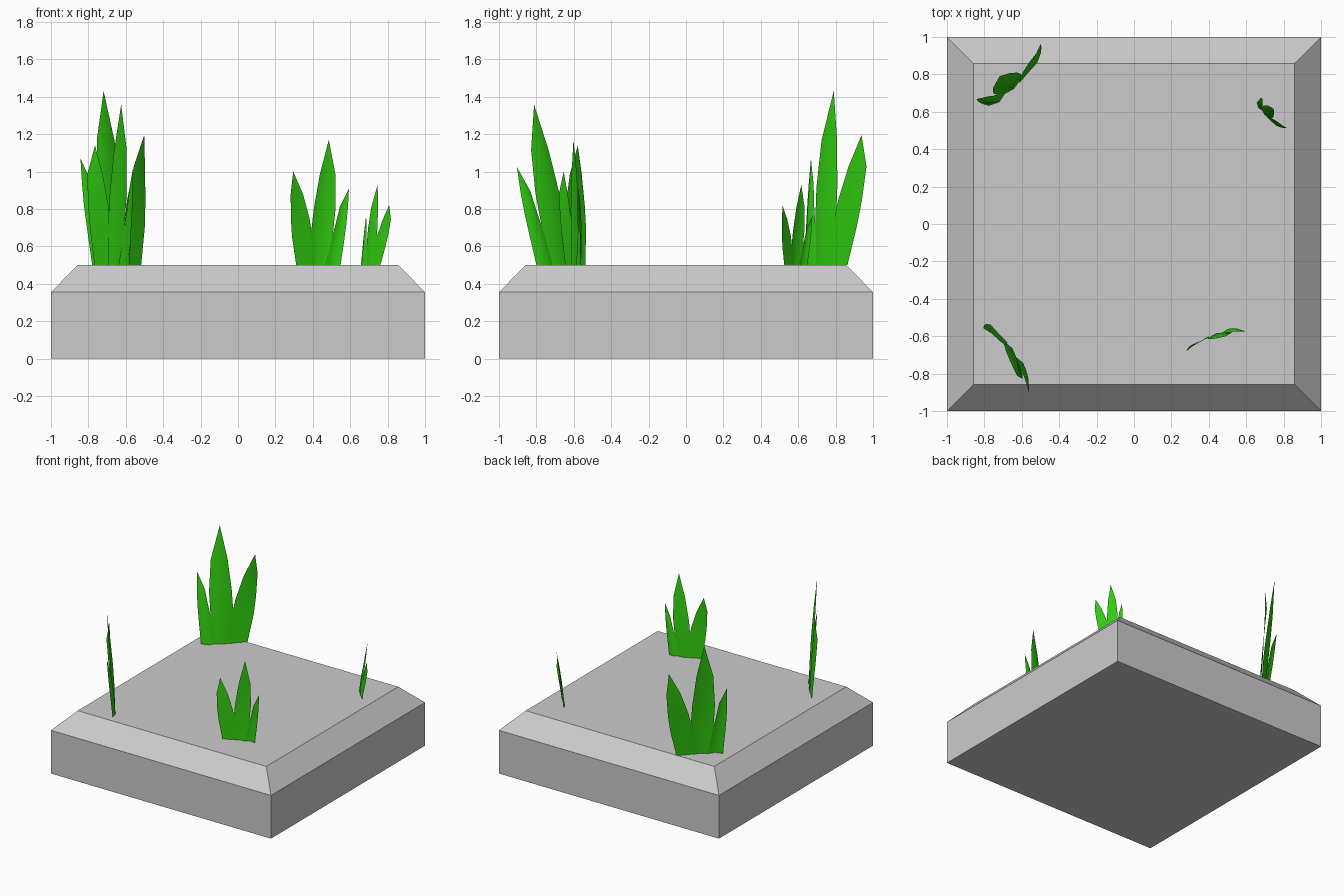
import bpy, bmesh
from math import radians, sin, cos

if "Cube" in bpy.data.objects:
    bpy.data.objects.remove(bpy.data.objects["Cube"])

GROUND = 0.5

# Stone block: box with a chamfered top rim
bm = bmesh.new()
rings = []
for half, z in ((1, 0), (1, 0.355), (0.857, GROUND)):
    rings.append([bm.verts.new((sx * half, sy * half, z))
                  for sx, sy in ((-1, -1), (1, -1), (1, 1), (-1, 1))])
for lo, hi in zip(rings, rings[1:]):
    for i in range(4):
        j = (i + 1) % 4
        bm.faces.new((lo[i], lo[j], hi[j], hi[i]))
bm.faces.new(rings[0][::-1])
bm.faces.new(rings[-1])
mesh = bpy.data.meshes.new("stone_block")
bm.to_mesh(mesh)
bm.free()
bpy.context.collection.objects.link(bpy.data.objects.new("stone_block", mesh))

green = bpy.data.materials.new("grass_green")
green.diffuse_color = (0.03, 0.6, 0.005, 1)
green.use_nodes = True
green.node_tree.nodes["Principled BSDF"].inputs["Base Color"].default_value = green.diffuse_color

# Blade rows: height, left edge, right edge, depth of left, crease and right
BLADES = [
    ([(0, -.13, -.03, -.010, .000, .012), (.15, -.155, -.036, -.018, -.004, .010),
      (.25, -.163, -.052, -.024, -.006, .008), (.38, -.165, -.09, -.028, -.008, .002)],
     (-.145, -.004, .50)),
    ([(0, -.04, .045, .004, .018, .012), (.17, -.045, .078, .004, .022, .012),
      (.30, -.03, .092, .002, .022, .012), (.48, .002, .092, .002, .016, .010)],
     (.053, .004, .67)),
    ([(0, .035, .12, .010, .026, .012), (.12, .065, .137, .012, .026, .008),
      (.22, .093, .15, .012, .022, .004), (.31, .115, .158, .010, .014, .002)],
     (.163, .000, .41)),
]


def tuft(name, x, y, angle, scale, lean_x, lean_y):
    """Three creased leaf sheets, turned, scaled and leaning."""
    c, s = cos(radians(angle)), sin(radians(angle))
    bm = bmesh.new()

    def vert(u, w, h):
        u, w, h = u * scale, w * scale, h * scale
        return bm.verts.new((x + u * c - w * s + lean_x * h,
                             y + u * s + w * c + lean_y * h, GROUND + h))

    for rows, tip in BLADES:
        grid = [[vert(l, a, h), vert((l + r) / 2, b, h), vert(r, d, h)]
                for h, l, r, a, b, d in rows]
        for lo, hi in zip(grid, grid[1:]):
            for i in range(2):
                bm.faces.new((lo[i], lo[i + 1], hi[i + 1], hi[i]))
        top = vert(*tip)
        for i in range(2):
            bm.faces.new((grid[-1][i], grid[-1][i + 1], top))
    for f in bm.faces:
        f.smooth = True
    mesh = bpy.data.meshes.new(name)
    bm.to_mesh(mesh)
    bm.free()
    mesh.materials.append(green)
    bpy.context.collection.objects.link(bpy.data.objects.new(name, mesh))


# Grass tufts near the four corners
tuft("grass_back_left", -.655, .745, 216.3, 1.39, -.008, .10)
tuft("grass_front_left", -.672, -.675, -59.4, 1.28, .01, -.095)
tuft("grass_front_right", .435, -.605, 14, 1.0, 0, -.02)
tuft("grass_back_right", .708, .59, 125, .64, .14, .0)
